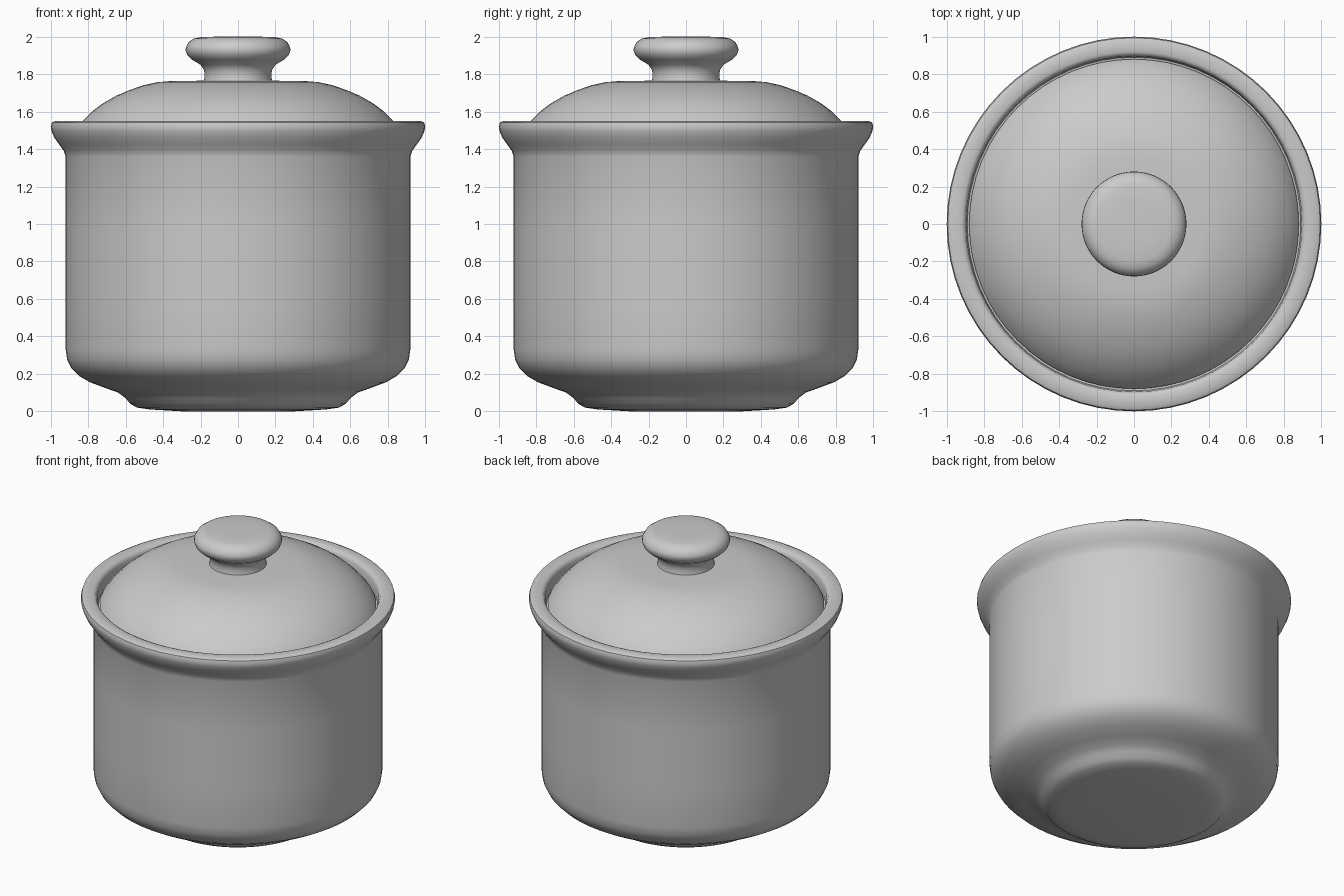
import bpy
import bmesh
import math

cube = bpy.data.objects.get("Cube")
if cube:
    bpy.data.objects.remove(cube, do_unlink=True)

SEGMENTS = 64

clay = bpy.data.materials.new("grey_ceramic")
clay.use_nodes = True
color = (0.6, 0.6, 0.6, 1)
clay.diffuse_color = color
clay.node_tree.nodes["Principled BSDF"].inputs["Base Color"].default_value = color


def lathe(name, profile):
    """Spin a (radius, height) profile around z into a smooth solid."""
    bm = bmesh.new()
    verts = [bm.verts.new((r, 0, z)) for r, z in profile]
    edges = [bm.edges.new(pair) for pair in zip(verts, verts[1:])]
    bmesh.ops.spin(bm, geom=verts + edges, axis=(0, 0, 1), cent=(0, 0, 0),
                   angle=math.tau, steps=SEGMENTS)
    bmesh.ops.remove_doubles(bm, verts=bm.verts, dist=0.0005)
    bmesh.ops.recalc_face_normals(bm, faces=bm.faces)
    mesh = bpy.data.meshes.new(name)
    bm.to_mesh(mesh)
    bm.free()
    mesh.materials.append(clay)
    obj = bpy.data.objects.new(name, mesh)
    bpy.context.collection.objects.link(obj)
    bpy.ops.object.select_all(action='DESELECT')
    obj.select_set(True)
    bpy.context.view_layer.objects.active = obj
    bpy.ops.object.shade_smooth_by_angle(angle=math.radians(40))
    return obj


# Pot: foot, rounded base, straight wall, flared rim, lid ledge and hollow inside
lathe("pot", [
    (0, 0), (0.3, 0.0), (0.47, 0.01), (0.54, 0.02), (0.575, 0.04), (0.6, 0.07),
    (0.64, 0.1), (0.71, 0.125), (0.79, 0.155), (0.85, 0.19), (0.89, 0.23),
    (0.912, 0.275), (0.92, 0.33), (0.92, 0.6), (0.92, 1.0), (0.92, 1.36),
    (0.93, 1.39), (0.955, 1.425), (0.98, 1.46), (0.995, 1.495), (1.0, 1.52),
    (0.994, 1.541), (0.975, 1.55), (0.92, 1.55), (0.905, 1.543), (0.896, 1.525),
    (0.893, 1.49), (0.89, 1.46), (0.82, 1.45), (0.81, 1.42), (0.81, 0.35),
    (0.78, 0.27), (0.68, 0.21), (0.5, 0.17), (0, 0.16)])

# Domed lid resting on the ledge inside the rim
lathe("lid", [
    (0, 1.42), (0.3, 1.42), (0.79, 1.45), (0.87, 1.462), (0.88, 1.48),
    (0.87, 1.5), (0.83, 1.55), (0.78, 1.6), (0.72, 1.645), (0.65, 1.685),
    (0.58, 1.715), (0.5, 1.742), (0.43, 1.757), (0.36, 1.763), (0.2, 1.765),
    (0, 1.765)])

# Knob with a waisted stem and a rounded cap
lathe("knob", [
    (0, 1.75), (0.185, 1.75), (0.18, 1.775), (0.178, 1.8), (0.183, 1.825),
    (0.2, 1.85), (0.245, 1.877), (0.27, 1.9), (0.28, 1.925), (0.278, 1.945),
    (0.262, 1.972), (0.235, 1.99), (0.2, 1.997), (0.12, 2.0), (0, 2.0)])
